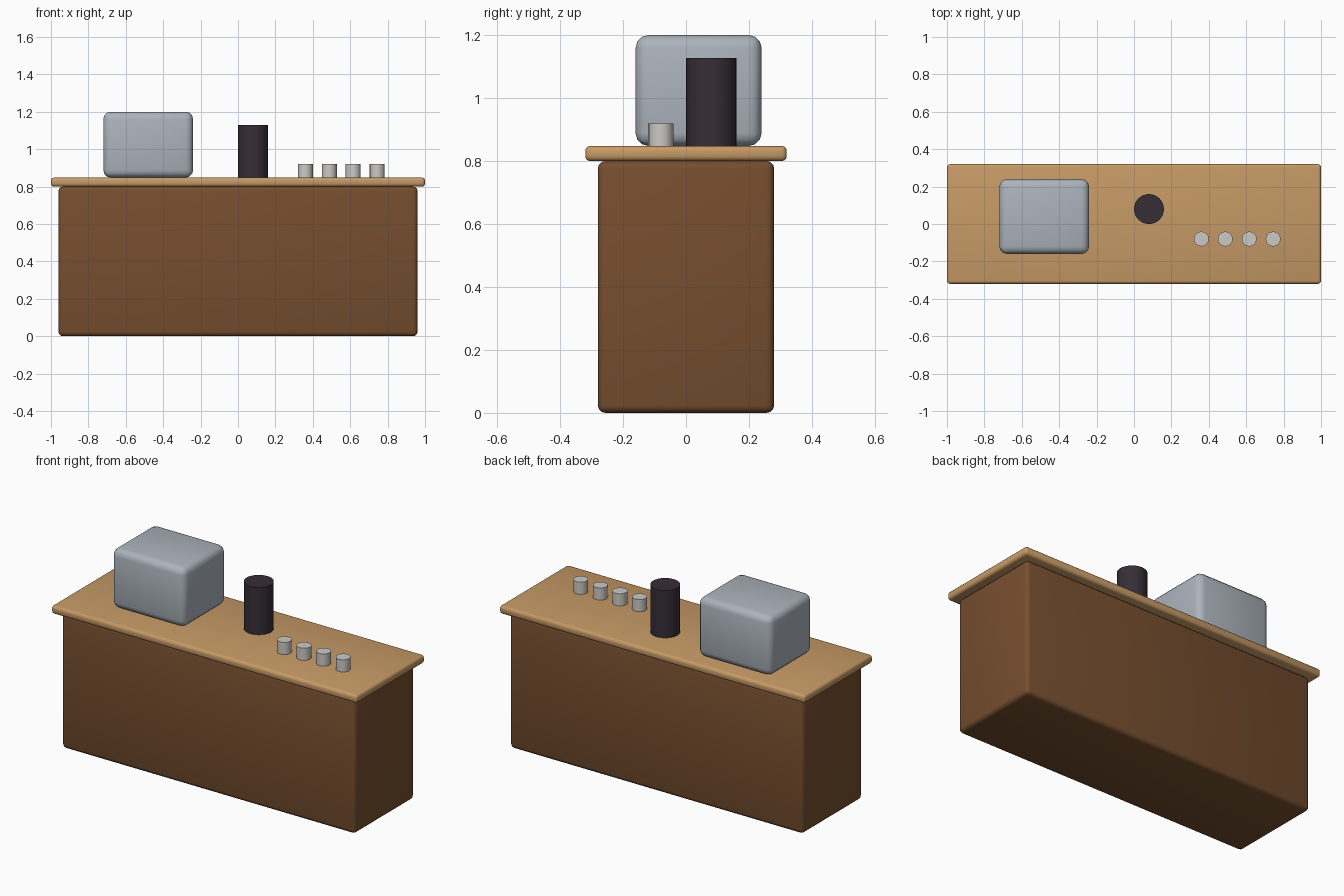
import bpy
import math

if "Cube" in bpy.data.objects:
    bpy.data.objects.remove(bpy.data.objects["Cube"], do_unlink=True)


def material(name, rgb):
    mat = bpy.data.materials.new(name)
    mat.use_nodes = True
    color = (*rgb, 1.0)
    mat.diffuse_color = color
    bsdf = next(n for n in mat.node_tree.nodes if n.type == 'BSDF_PRINCIPLED')
    bsdf.inputs["Base Color"].default_value = color
    return mat


def finish(obj, name, mat):
    obj.name = name
    obj.data.name = name
    obj.data.materials.append(mat)
    bpy.ops.object.shade_smooth_by_angle(angle=math.radians(35))


def rounded_box(name, center, base, size, bevel, mat):
    """Box standing at height base, with rounded edges."""
    bpy.ops.mesh.primitive_cube_add(
        size=1, location=(center[0], center[1], base + size[2] / 2))
    obj = bpy.context.object
    obj.scale = size
    bpy.ops.object.transform_apply(location=False, rotation=False, scale=True)
    mod = obj.modifiers.new("rounded_edges", 'BEVEL')
    mod.width = bevel
    mod.segments = 3
    bpy.ops.object.modifier_apply(modifier=mod.name)
    finish(obj, name, mat)


def cylinder(name, center, base, radius, height, sides, mat):
    bpy.ops.mesh.primitive_cylinder_add(
        vertices=sides, radius=radius, depth=height,
        location=(center[0], center[1], base + height / 2))
    finish(bpy.context.object, name, mat)


dark_wood = material("dark_wood", (0.18, 0.076, 0.028))
light_wood = material("light_wood", (0.57, 0.325, 0.133))
steel = material("steel", (0.41, 0.453, 0.50))
black = material("dark_plastic", (0.037, 0.027, 0.036))
ceramic = material("ceramic", (0.61, 0.59, 0.56))

# Counter body and overhanging worktop
rounded_box("cabinet", (0, 0), 0, (1.92, 0.56, 0.8), 0.024, dark_wood)
rounded_box("worktop", (0, 0), 0.8, (2.0, 0.64, 0.048), 0.016, light_wood)

# Appliances on the worktop
TOP = 0.848
rounded_box("coffee_machine", (-0.48, 0.04), TOP, (0.48, 0.4, 0.352), 0.04, steel)
cylinder("grinder", (0.08, 0.08), TOP, 0.08, 0.28, 32, black)

# Row of cups
for i in range(4):
    cylinder(f"cup_{i + 1}", (0.36 + 0.128 * i, -0.08), TOP, 0.04, 0.072, 16, ceramic)
